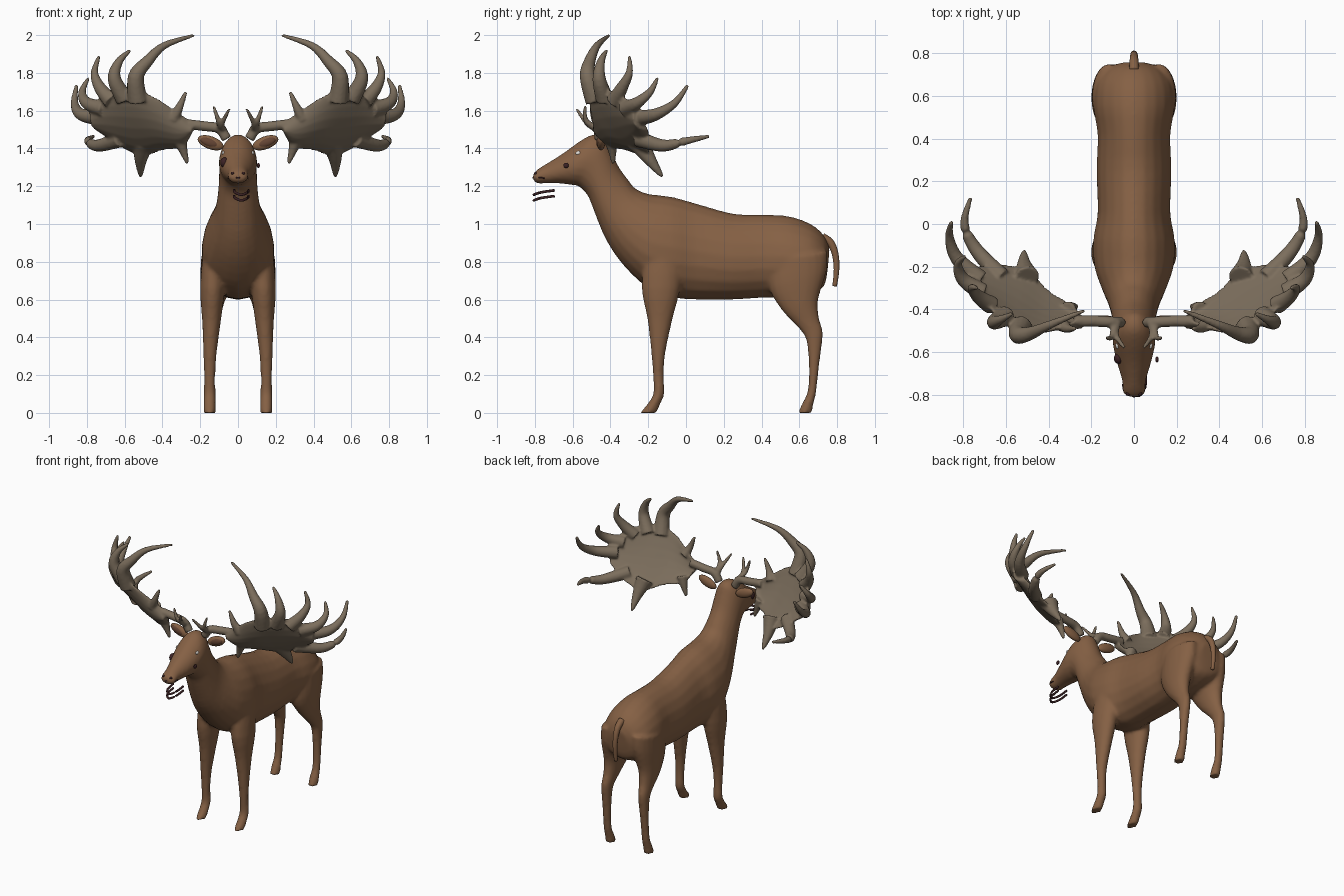
import bpy
import bmesh
import math
from mathutils import Matrix, Vector

default_cube = bpy.data.objects.get("Cube")
if default_cube:
    bpy.data.objects.remove(default_cube, do_unlink=True)


def make_material(name, red, green, blue):
    material = bpy.data.materials.new(name)
    material.use_nodes = True
    colour = (red, green, blue, 1)
    material.diffuse_color = colour
    shader = next(n for n in material.node_tree.nodes if n.type == "BSDF_PRINCIPLED")
    shader.inputs["Base Color"].default_value = colour
    shader.inputs["Roughness"].default_value = 0.8
    return material


hide = make_material("brown hide", .235, .118, .058)
antler_bone = make_material("grey brown antler", .2, .155, .108)
dark_flesh = make_material("dark flesh", .045, .016, .018)
inner_ear = make_material("dark brown inner ear", .13, .06, .035)
eye_white = make_material("pale eye", .75, .72, .68)


def smooth_path(keys, steps):
    """Resample a list of equal-length tuples along a smooth curve."""
    result = []
    last = len(keys) - 1
    for index in range(last):
        neighbours = (keys[max(index - 1, 0)], keys[index],
                      keys[index + 1], keys[min(index + 2, last)])
        for step in range(steps):
            t = step / steps
            result.append([
                b + t / 2 * (c - a + t * (2 * a - 5 * b + 4 * c - d + t * (3 * (b - c) + d - a)))
                for a, b, c, d in zip(*neighbours)])
    result.append(list(keys[last]))
    return result


def ring(centre, up, across, egg=0, bulge=None, sides=20):
    """An oval of points; egg widens the lower half, bulge bends it."""
    points = []
    for index in range(sides):
        angle = math.tau * index / sides
        height, width = math.sin(angle), math.cos(angle)
        point = centre + up * height + across * width * (1 - egg * height)
        if bulge:
            point = point + bulge * (1 - height * height)
        points.append(point)
    return points


def skin(bm, rings):
    """Bridge the rings into a closed skin."""
    loops = [[bm.verts.new(point) for point in points] for points in rings]
    for first, second in zip(loops, loops[1:]):
        for index in range(len(first)):
            after = (index + 1) % len(first)
            bm.faces.new((first[index], first[after], second[after], second[index]))
    bm.faces.new(loops[0])
    bm.faces.new(loops[-1])


def flesh(bm, keys, egg=0, side=1):
    """Loft sections given as two silhouette points, half width and offset."""
    rings = []
    for y_a, z_a, y_b, z_b, width, offset in smooth_path(keys, 3):
        edge_a, edge_b = Vector((0, y_a, z_a)), Vector((0, y_b, z_b))
        centre = (edge_a + edge_b) / 2 + Vector((offset * side, 0, 0))
        rings.append(ring(centre, (edge_a - edge_b) / 2, Vector((width, 0, 0)), egg))
    skin(bm, rings)


def tube(bm, keys, start, end, sides=12):
    """Tapered round tube along a smooth path."""
    path = [Vector(point) for point in smooth_path(keys, 5)]
    rings = []
    for index, point in enumerate(path):
        before, after = path[max(index - 1, 0)], path[min(index + 1, len(path) - 1)]
        tangent = (after - before).normalized()
        across = tangent.cross(Vector((.3, .9, .2))).normalized()
        radius = start + (end - start) * index / (len(path) - 1)
        rings.append(ring(point, tangent.cross(across) * radius, across * radius, sides=sides))
    skin(bm, rings)


def ellipsoid(bm, centre, size, tilt=0):
    matrix = (Matrix.Translation(centre) @ Matrix.Rotation(math.radians(tilt), 4, "Y")
              @ Matrix.Diagonal((*size, 1)))
    bmesh.ops.create_uvsphere(bm, u_segments=20, v_segments=12, radius=1, matrix=matrix)


def finish(name, bm, material, voxel=0, relax=0, mirror=False):
    """Turn the mesh into an object, optionally fused into one skin."""
    bmesh.ops.recalc_face_normals(bm, faces=bm.faces)
    for face in bm.faces:
        face.smooth = True
    mesh = bpy.data.meshes.new(name)
    bm.to_mesh(mesh)
    bm.free()
    mesh.materials.append(material)
    item = bpy.data.objects.new(name, mesh)
    bpy.context.collection.objects.link(item)
    if mirror:
        item.modifiers.new("mirror", "MIRROR").use_mirror_merge = False
    if voxel:
        fuse = item.modifiers.new("fuse", "REMESH")
        fuse.mode = "VOXEL"
        fuse.voxel_size = voxel
        fuse.use_smooth_shade = True
    if relax:
        soften = item.modifiers.new("soften", "SMOOTH")
        soften.factor = .5
        soften.iterations = relax
    return item


# Trunk, neck and head: top edge, bottom edge, half width
body = bmesh.new()
trunk = [
    (.76, .87, .75, .76, .06), (.73, .94, .73, .67, .13), (.66, 1, .66, .63, .18),
    (.55, 1.04, .55, .61, .19), (.42, 1.05, .42, .61, .17), (.25, 1.055, .25, .6, .175),
    (.05, 1.11, .05, .6, .17), (-.08, 1.145, -.06, .61, .19), (-.2, 1.16, -.2, .66, .185),
    (-.27, 1.19, -.33, .78, .15), (-.31, 1.24, -.42, .91, .12), (-.36, 1.31, -.48, 1.05, .105),
    (-.4, 1.4, -.52, 1.15, .1), (-.43, 1.46, -.57, 1.2, .1), (-.49, 1.475, -.6, 1.205, .1),
    (-.56, 1.44, -.63, 1.21, .092), (-.65, 1.375, -.68, 1.215, .075),
    (-.73, 1.325, -.74, 1.215, .055), (-.785, 1.29, -.79, 1.215, .053),
    (-.81, 1.265, -.81, 1.235, .03)]
flesh(body, [(*section, 0) for section in trunk], egg=.12)

# Legs: front edge, back edge, half width, distance from the middle
front_leg = [
    (-.22, .86, -.01, .86, .06, .125), (-.235, .66, -.03, .66, .066, .135),
    (-.205, .5, -.075, .48, .05, .14), (-.185, .33, -.11, .31, .036, .148),
    (-.175, .2, -.118, .2, .03, .15), (-.172, .11, -.115, .1, .031, .15),
    (-.195, .06, -.135, .05, .031, .15), (-.245, 0, -.155, 0, .031, .15)]
hind_leg = [
    (.45, .8, .75, .86, .08, .115), (.44, .66, .745, .75, .08, .12),
    (.51, .54, .7, .6, .058, .135), (.585, .46, .705, .5, .042, .14),
    (.635, .39, .725, .42, .034, .145), (.65, .25, .705, .25, .029, .148),
    (.645, .12, .688, .1, .029, .15), (.62, .06, .675, .05, .031, .15),
    (.59, 0, .67, 0, .031, .15)]
for side in (-1, 1):
    flesh(body, front_leg, side=side)
    flesh(body, hind_leg, side=side)
finish("body", body, hide, voxel=.012, relax=5)

# Tail
tail = bmesh.new()
tube(tail, [(0, .72, .93), (0, .765, .9), (0, .79, .84), (0, .797, .76), (0, .787, .67)], .024, .012)
finish("tail", tail, hide)

# Ears with darker hollows
ears = bmesh.new()
ellipsoid(ears, (.145, -.45, 1.43), (.072, .022, .034), -20)
finish("ears", ears, hide, mirror=True)
hollows = bmesh.new()
ellipsoid(hollows, (.152, -.462, 1.432), (.05, .013, .022), -20)
finish("ear_hollows", hollows, inner_ear, mirror=True)

# Antler palm: upper rim point, lower rim point
antler = bmesh.new()
palm = [
    (.24, -.45, 1.54, .24, -.43, 1.49), (.33, -.48, 1.6, .29, -.38, 1.41),
    (.45, -.51, 1.68, .4, -.31, 1.39), (.57, -.48, 1.72, .5, -.21, 1.36),
    (.7, -.37, 1.7, .62, -.19, 1.41), (.78, -.26, 1.62, .74, -.2, 1.5)]
columns = [(Vector(c[:3]), Vector(c[3:])) for c in smooth_path(palm, 5)]
palm_rings = []
for index, (upper, lower) in enumerate(columns):
    before, after = columns[max(index - 1, 0)], columns[min(index + 1, len(columns) - 1)]
    normal = (sum(after, Vector()) - sum(before, Vector())).cross(upper - lower).normalized()
    palm_rings.append(ring((upper + lower) / 2, (upper - lower) / 2, normal * .022,
                           bulge=normal * .035))
skin(antler, palm_rings)

# Beam, brow tines and the small tine beside the palm
tube(antler, [(.06, -.46, 1.45), (.1, -.46, 1.505), (.18, -.455, 1.518), (.28, -.455, 1.53)], .027, .027)
tube(antler, [(.08, -.46, 1.5), (.085, -.52, 1.53), (.045, -.58, 1.61)], .022, .008)
tube(antler, [(.09, -.48, 1.51), (.105, -.53, 1.55), (.13, -.535, 1.625)], .02, .008)
tube(antler, [(.34, -.47, 1.56), (.31, -.49, 1.62), (.275, -.49, 1.7)], .035, .008)

# Long tines fanning from the palm rim, inner to outer
tube(antler, [(.53, -.48, 1.65), (.54, -.52, 1.78), (.48, -.51, 1.86),
              (.39, -.47, 1.945), (.23, -.405, 2)], .055, .008)
tube(antler, [(.6, -.43, 1.66), (.655, -.46, 1.77), (.63, -.45, 1.86), (.57, -.42, 1.92)], .05, .008)
tube(antler, [(.67, -.38, 1.65), (.73, -.34, 1.72), (.76, -.3, 1.8), (.735, -.3, 1.89)], .045, .008)
tube(antler, [(.71, -.32, 1.61), (.8, -.26, 1.64), (.825, -.19, 1.7), (.79, -.15, 1.775)], .045, .008)
tube(antler, [(.72, -.26, 1.56), (.83, -.16, 1.58), (.865, -.06, 1.64), (.855, .01, 1.735)], .045, .009)
tube(antler, [(.62, -.25, 1.45), (.74, -.12, 1.415), (.795, 0, 1.44), (.765, .125, 1.465)], .045, .009)

# Spikes hanging from the lower rim
tube(antler, [(.31, -.4, 1.45), (.29, -.39, 1.39), (.268, -.385, 1.32)], .04, .008)
tube(antler, [(.5, -.25, 1.43), (.515, -.19, 1.34), (.515, -.125, 1.25)], .06, .008)
finish("antlers", antler, antler_bone, voxel=.008, relax=3, mirror=True)

# Eyes, with dark eyeballs beside the face
eyes = bmesh.new()
ellipsoid(eyes, (.078, -.57, 1.375), (.008, .015, .011))
finish("eyes", eyes, eye_white, mirror=True)
eyeballs = bmesh.new()
ellipsoid(eyeballs, (.108, -.635, 1.31), (.008, .014, .014))
ellipsoid(eyeballs, (-.072, -.63, 1.325), (.022, .026, .028))
finish("eyeballs", eyeballs, dark_flesh)

# Nostrils and mouth line
muzzle = bmesh.new()
ellipsoid(muzzle, (.028, -.795, 1.268), (.01, .01, .007))
tube(muzzle, [(.052, -.75, 1.243), (.044, -.785, 1.245), (0, -.81, 1.245)], .004, .004)
finish("nostrils_and_mouth", muzzle, dark_flesh, mirror=True)

# Two thin curved gum strips under the muzzle
gums = bmesh.new()
for drop in (0, .03):
    tube(gums, [(-.02, -.7, 1.178 - drop), (-.015, -.77, 1.167 - drop), (.018, -.805, 1.155 - drop),
                (.05, -.77, 1.167 - drop), (.055, -.695, 1.178 - drop)], .007, .007)
finish("gum_strips", gums, dark_flesh)
